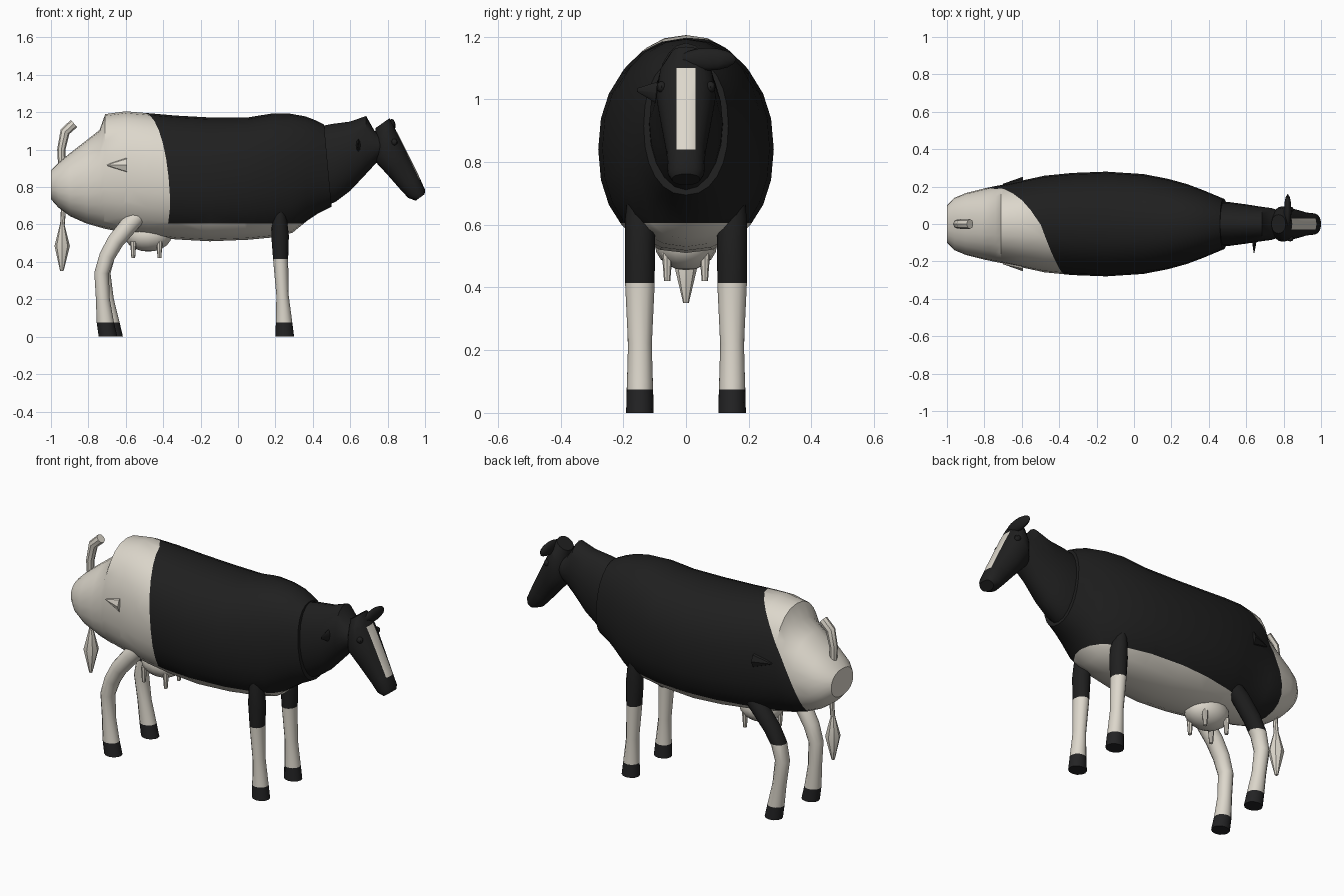
import bpy, bmesh, math
from mathutils import Vector

if "Cube" in bpy.data.objects:
    bpy.data.objects.remove(bpy.data.objects["Cube"])


def material(name, rgb):
    m = bpy.data.materials.new(name)
    m.diffuse_color = (*rgb, 1)
    m.use_nodes = True
    m.node_tree.nodes["Principled BSDF"].inputs["Base Color"].default_value = m.diffuse_color
    return m


BLACK = material("black_hide", (0.014, 0.014, 0.014))
WHITE = material("cream_hide", (0.72, 0.68, 0.60))
HOOF = material("dark_hoof", (0.017, 0.017, 0.018))


def finish(name, bm, mats, rule=None, cuts=(), angle=40):
    """Cut the mesh along colour borders, colour faces by rule, make the object."""
    for co, no in cuts:
        bmesh.ops.bisect_plane(bm, geom=bm.verts[:] + bm.edges[:] + bm.faces[:],
                               plane_co=Vector(co), plane_no=Vector(no).normalized(), dist=1e-5)
    bmesh.ops.recalc_face_normals(bm, faces=bm.faces[:])
    bm.normal_update()
    if rule:
        for f in bm.faces:
            f.material_index = rule(f.calc_center_median(), f.normal)
    me = bpy.data.meshes.new(name)
    bm.to_mesh(me)
    bm.free()
    for m in mats:
        me.materials.append(m)
    ob = bpy.data.objects.new(name, me)
    bpy.context.collection.objects.link(ob)
    bpy.context.view_layer.objects.active = ob
    ob.select_set(True)
    bpy.ops.object.shade_smooth_by_angle(angle=math.radians(angle))
    ob.select_set(False)
    return ob


def loft(sections, y=0, seg=24, power=1.0):
    """Skin oval rings; each section is top x, top z, bottom x, bottom z, half width."""
    bm = bmesh.new()
    rings = []
    for tx, tz, bx, bz, w in sections:
        ring = []
        for i in range(seg):
            a = 2 * math.pi * i / seg
            c, s = (math.copysign(abs(v) ** power, v) for v in (math.cos(a), math.sin(a)))
            ring.append(bm.verts.new(((tx + bx) / 2 + c * (tx - bx) / 2, y + s * w,
                                      (tz + bz) / 2 + c * (tz - bz) / 2)))
        rings.append(ring)
    for r, q in zip(rings, rings[1:]):
        for i in range(seg):
            j = (i + 1) % seg
            bm.faces.new((r[i], r[j], q[j], q[i]))
    bm.faces.new(rings[0])
    bm.faces.new(rings[-1])
    return bm


def tube(path, y=0, seg=12, flat_end=False):
    """Tube in the xz plane; path points are x, z, radius along path side, half width."""
    secs = []
    for i, (x, z, r, w) in enumerate(path):
        a, b = path[max(i - 1, 0)], path[min(i + 1, len(path) - 1)]
        d = Vector((b[0] - a[0], b[1] - a[1])).normalized()
        if flat_end and i >= len(path) - 2:
            d = Vector((0, -1))
        secs.append((x - d.y * r, z + d.x * r, x + d.y * r, z - d.x * r, w))
    return loft(secs, y, seg)


def ball(name, center, size, mat, seg=12):
    bm = bmesh.new()
    bmesh.ops.create_uvsphere(bm, u_segments=seg, v_segments=seg // 2 + 2, radius=1)
    for v in bm.verts:
        v.co = Vector(center) + v.co * Vector(size)
    return finish(name, bm, [mat])


def cone(name, base, tip, r, mat, r2=0.002, seg=8, flat=(1, 1, 1)):
    base, tip = Vector(base), Vector(tip)
    d = tip - base
    bm = bmesh.new()
    bmesh.ops.create_cone(bm, cap_ends=True, segments=seg, radius1=r, radius2=r2, depth=d.length)
    q = d.to_track_quat('Z', 'Y')
    for v in bm.verts:
        v.co = (base + tip) / 2 + (q @ v.co) * Vector(flat)
    return finish(name, bm, [mat])


# Body: black saddle, cream rump and belly
body = [
    (-1.0, .89, -1.0, .735, .10), (-.96, .93, -.96, .69, .14), (-.90, .98, -.90, .645, .165),
    (-.81, 1.05, -.81, .605, .188), (-.74, 1.105, -.74, .585, .203), (-.71, 1.19, -.715, .578, .208),
    (-.60, 1.205, -.60, .555, .232), (-.48, 1.195, -.48, .537, .258), (-.33, 1.182, -.33, .52, .273),
    (-.15, 1.172, -.15, .51, .28), (.05, 1.172, .05, .518, .267), (.18, 1.193, .18, .53, .242),
    (.28, 1.192, .29, .555, .213), (.36, 1.178, .37, .62, .183), (.42, 1.155, .43, .66, .158),
    (.46, 1.135, .50, .695, .135)]


def body_rule(c, n):
    side = c.x + .35 * c.y + .1 * c.z < -.38 if c.y < 0 else c.x + .636 * c.y - .494 * c.z < -1.093
    return int(side or c.z < .605)


finish("body", loft(body, power=.9), [BLACK, WHITE], body_rule,
       [((0, 0, .605), (0, 0, 1)), ((0, 0, 0), (0, 1, 0)),
        ((-.38, 0, 0), (1, .35, .1)), ((-1.093, 0, 0), (1, .636, -.494))])

# Neck
finish("neck", loft([(.44, 1.125, .47, .70, .118), (.50, 1.137, .52, .72, .117),
                     (.60, 1.15, .60, .78, .105), (.685, 1.18, .68, .865, .092),
                     (.73, 1.10, .74, .93, .085), (.78, 1.08, .78, .97, .07)], seg=20), [BLACK])


# Head with a cream blaze cut into the face
def blaze(c, n):
    return int(abs(c.y) < .03 and .84 < c.z < 1.10 and n.x > .4)


finish("head", loft([(.81, 1.168, .735, 1.115, .05), (.828, 1.135, .735, 1.02, .085),
                     (.857, 1.08, .735, .935, .095), (.905, .985, .80, .865, .08),
                     (.96, .875, .87, .785, .062), (1.0, .785, .91, .742, .058),
                     (.998, .762, .95, .727, .045)], seg=20, power=.9), [BLACK, WHITE], blaze,
       [((0, .03, 0), (0, 1, 0)), ((0, -.03, 0), (0, 1, 0)),
        ((0, 0, .84), (0, 0, 1)), ((0, 0, 1.1), (0, 0, 1))])

# Ears and eyes
ball("far_ear", (.822, .07, 1.128), (.02, .09, .036), BLACK)
cone("near_ear", (.645, -.07, 1.02), (.64, -.155, 1.03), .045, BLACK, .006, flat=(.35, 1, 1))
for s in (-1, 1):
    ball("eye", (.835, s * .078, 1.04), (.018, .016, .018), BLACK, 8)

# Hip points
for s, m in ((-1, WHITE), (1, BLACK)):
    cone("hip_point", (-.597, s * .205, .917), (-.70, s * .213, .917), .048, m)

# Legs: coloured by height, dark hooves
def leg(name, path, y, top):
    finish(name, tube(path, y, 12, True), [BLACK, WHITE, HOOF],
           lambda c, n: 2 if c.z < .075 else (0 if c.z > top else 1),
           [((0, 0, .075), (0, 0, 1)), ((0, 0, top), (0, 0, 1))])


for s in (-1, 1):
    leg("front_leg", [(.22, .68, .03, .04), (.222, .62, .04, .047), (.225, .54, .047, .048),
                      (.228, .41, .04, .047), (.238, .22, .033, .038), (.245, .10, .042, .041),
                      (.25, 0, .05, .044)], s * .147, .415)
    dx = .015 * s
    leg("hind_leg", [(-.53, .65, .045, .04), (-.58, .60, .048, .047), (-.655, .51, .045, .048),
                     (-.70, .43, .042, .046), (-.725 + dx * .3, .34, .039, .042),
                     (-.712 + dx * .7, .20, .037, .038), (-.695 + dx, .08, .046, .042),
                     (-.68 + dx, 0, .05, .044)], s * .147, .44 if s > 0 else 9)

# Udder and teats
ball("udder", (-.48, 0, .54), (.125, .10, .085), WHITE, 16)
for x in (-.56, -.42):
    for s in (-1, 1):
        cone("teat", (x, s * .06, .51), (x, s * .06, .42), .017, WHITE, .01)

# Tail and tuft
finish("tail", tube([(-.877, 1.14, .026, .026), (-.925, 1.095, .026, .026), (-.945, 1.0, .022, .024),
                     (-.94, .85, .018, .02), (-.932, .70, .014, .014), (-.94, .58, .012, .012)],
                    seg=8), [WHITE])
finish("tail_tuft", tube([(-.94, .60, .012, .012), (-.94, .485, .041, .041), (-.942, .35, .009, .009)],
                         seg=8), [WHITE])
